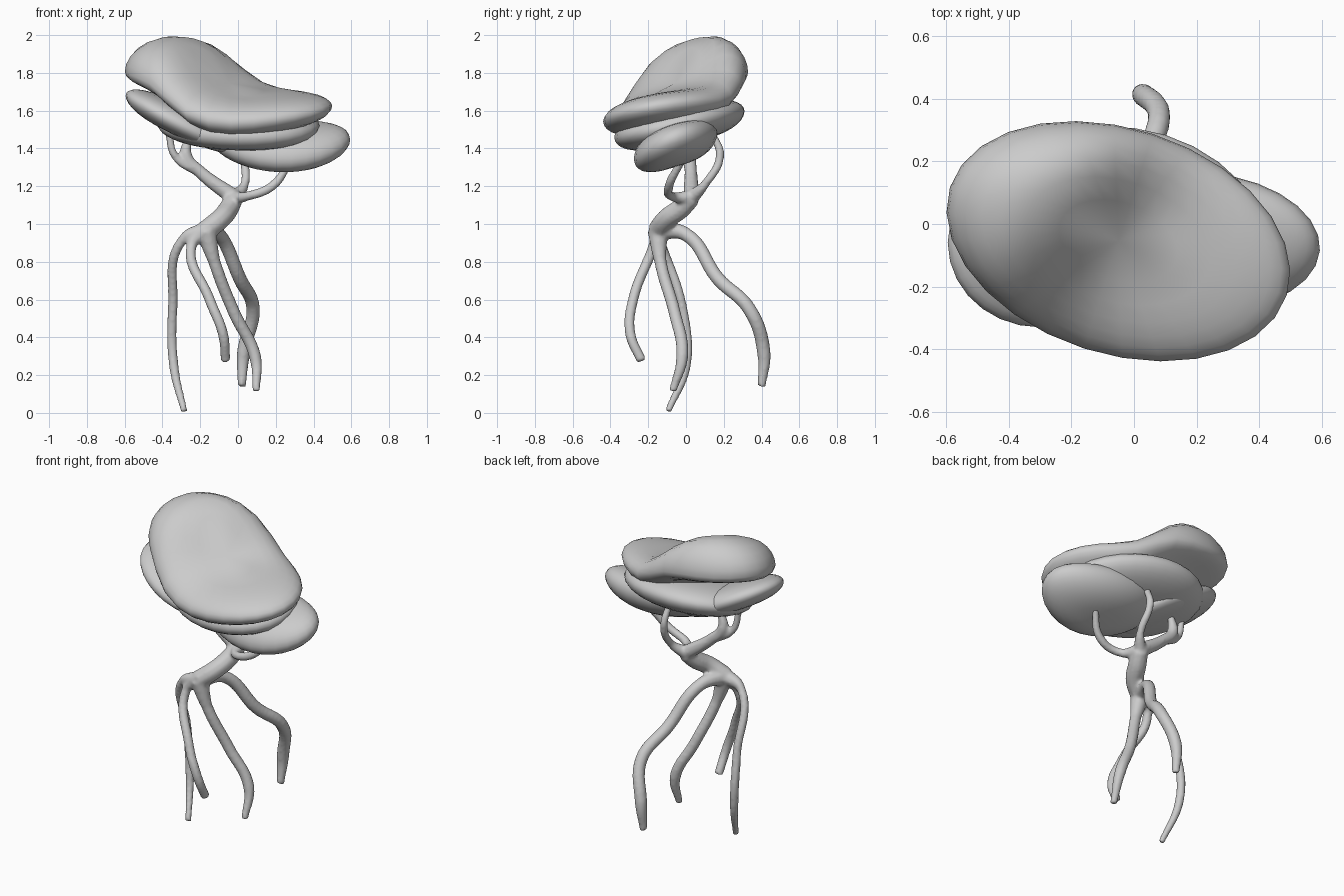
import bpy, math

if "Cube" in bpy.data.objects:
    bpy.data.objects.remove(bpy.data.objects["Cube"])

def link(name, data):
    ob = bpy.data.objects.new(name, data)
    bpy.context.collection.objects.link(ob)
    return ob

def smooth(ob):
    for p in ob.data.polygons:
        p.use_smooth = True

def pad(name, cx, cy, rx, ry, rot, mid, up, down, n=28, rings=16):
    """Foliage cushion: a rotated oval plan, domed above and below a bent mid surface."""
    verts, faces = [], []
    co, si = math.cos(rot), math.sin(rot)
    for i in range(1, rings):
        t = math.pi / 2 - math.pi * i / rings
        r, s = math.cos(t) ** .65, math.sin(t)
        for j in range(n):
            a = 2 * math.pi * j / n
            u, v = r * rx * math.cos(a), r * ry * math.sin(a)
            x, y = cx + u * co - v * si, cy + u * si + v * co
            verts.append((x, y, mid(x, y) + s * (up(x, y) if s > 0 else down)))
    for i in range(rings - 2):
        for j in range(n):
            k = (j + 1) % n
            faces.append((i * n + j, i * n + n + j, i * n + n + k, i * n + k))
    top, last = len(verts), (rings - 2) * n
    verts.append((cx, cy, mid(cx, cy) + up(cx, cy)))
    verts.append((cx, cy, mid(cx, cy) - down))
    for j in range(n):
        k = (j + 1) % n
        faces += [(top, j, k), (top + 1, last + k, last + j)]
    me = bpy.data.meshes.new(name)
    me.from_pydata(verts, [], faces)
    smooth(link(name, me))

# Main crown: tall hump at the left back, flat shelf at the right front
hump = lambda x, y: 1 / (1 + math.exp((x + .15 - .75 * y) / .095))
pad("main_foliage", -.05, -.055, .565, .36, -.31,
    lambda x, y: 1.595 + .22 * hump(x, y) + .14 * y - .15 * max(0, -x - .3) ** 2 + .1 * max(0, x)
    - .9 * max(0, y - .1) ** 2,
    lambda x, y: .1 + .105 * hump(x, y), .11)

# Lower foliage layers
pad("left_foliage", -.3, -.06, .295, .27, 0,
    lambda x, y: 1.55 - .45 * (x + .3) + .08 * y, lambda x, y: .085, .085)
pad("middle_foliage", .0, -.035, .44, .335, -.3,
    lambda x, y: 1.535 + .2 * y, lambda x, y: .1, .11)
pad("right_foliage", .215, -.055, .38, .22, -.08,
    lambda x, y: 1.41 + .3 * (y + .06) + .35 * (x - .25) ** 2, lambda x, y: .12, .11)

# All limbs share one curve; thickness follows start, middle and end radius
cu = bpy.data.curves.new("limbs", 'CURVE')
cu.dimensions = '3D'
cu.bevel_depth = 1.0
cu.bevel_resolution = 3
cu.resolution_u = 8
cu.use_fill_caps = True

def limb(r0, r1, r2, *pts):
    sp = cu.splines.new('BEZIER')
    sp.bezier_points.add(len(pts) - 1)
    for i, (b, p) in enumerate(zip(sp.bezier_points, pts)):
        b.co = p
        b.radius = r0 if i == 0 else r2 if i == len(pts) - 1 else r1
        b.handle_left_type = b.handle_right_type = 'AUTO'

hub, fork = (-.17, -.15, .965), (-.02, .03, 1.14)
# trunk
limb(.055, .055, .05, hub, (-.09, -.1, 1.03), (-.05, -.03, 1.08), fork)
# left branch and its side twig
limb(.045, .034, .02, fork, (-.2, .025, 1.275), (-.275, .02, 1.36), (-.26, .02, 1.46))
limb(.03, .021, .02, (-.2, .025, 1.275), (-.33, 0, 1.355), (-.37, -.01, 1.5))
# back branch
limb(.04, .023, .02, fork, (.035, .1, 1.21), (.03, .18, 1.36), (.02, .14, 1.48))
# right branch
limb(.04, .025, .02, fork, (.04, -.07, 1.145), (.18, -.09, 1.2), (.28, -.02, 1.34))
# left root
limb(.05, .026, .018, hub, (-.29, -.14, .92), (-.345, -.02, .56), (-.34, 0, .25), (-.285, -.095, .008))
# front root
limb(.045, .028, .026, hub, (-.245, -.17, .89), (-.15, -.28, .6), (-.08, -.295, .42), (-.065, -.235, .275))
# right root
limb(.055, .033, .02, hub, (-.125, -.135, .8), (-.02, -.06, .53), (.09, -.02, .3), (.097, -.07, .115))
# back root
limb(.05, .037, .022, hub, (-.1, .0, .945), (.01, .17, .71), (.08, .335, .55), (.03, .412, .32), (.02, .4, .14))

# Fuse the limbs into one smooth skin
def bake(ob, name):
    bpy.context.view_layer.update()
    dg = bpy.context.evaluated_depsgraph_get()
    me = bpy.data.meshes.new_from_object(ob.evaluated_get(dg))
    bpy.data.objects.remove(ob)
    return link(name, me)

wood = bake(link("limb_curves", cu), "wood_parts")
rm = wood.modifiers.new("fuse", 'REMESH')
rm.mode = 'VOXEL'
rm.voxel_size = .01
wood.modifiers.new("soften", 'SMOOTH').iterations = 4
smooth(bake(wood, "trunk_branches_and_roots"))
